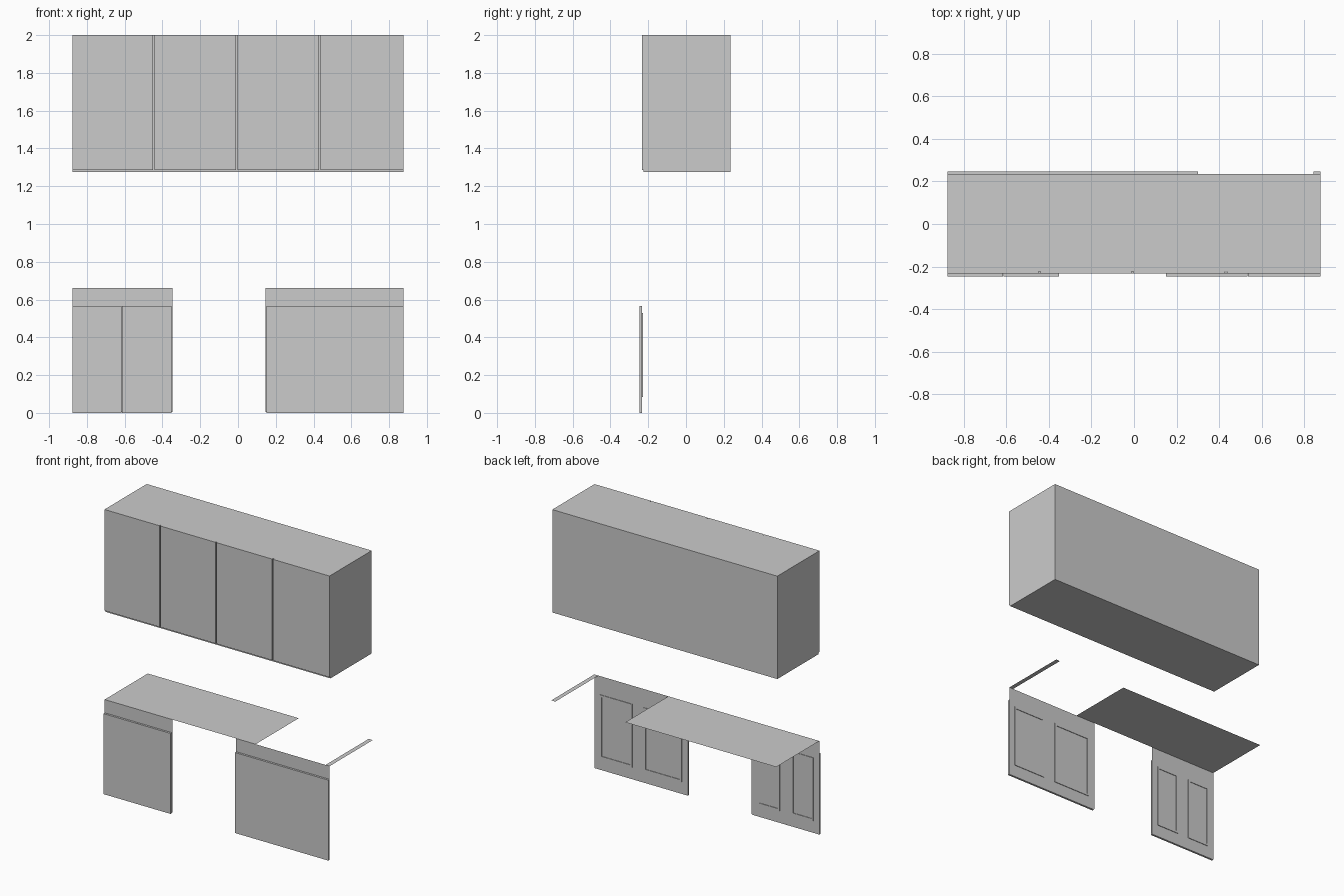
import bpy, bmesh
from mathutils import Matrix, Vector

if "Cube" in bpy.data.objects:
    bpy.data.objects.remove(bpy.data.objects["Cube"])


def add_box(bm, x0, x1, y0, y1, z0, z1):
    m = Matrix.Translation(Vector(((x0 + x1) / 2, (y0 + y1) / 2, (z0 + z1) / 2)))
    m = m @ Matrix.Diagonal((x1 - x0, y1 - y0, z1 - z0, 1))
    bmesh.ops.create_cube(bm, size=1, matrix=m)


def finish(name, bm):
    me = bpy.data.meshes.new(name)
    bm.to_mesh(me)
    bm.free()
    ob = bpy.data.objects.new(name, me)
    bpy.context.collection.objects.link(ob)
    return ob


def boxes(name, *dims):
    bm = bmesh.new()
    for d in dims:
        add_box(bm, *d)
    return finish(name, bm)


def sheet(name, *corners):
    bm = bmesh.new()
    bm.faces.new([bm.verts.new(c) for c in corners])
    return finish(name, bm)


X = 0.877            # half length of the whole set
FRONT = -0.232       # plane of the lower cabinet fronts
BACK = 0.248         # rear edge of the worktop
TOP = 0.66           # worktop height
DOOR_TOP = 0.567

# upper cabinet body
boxes("upper_cabinet_body", (-X, X, -0.224, 0.236, 1.275, 2.0))

# four flat upper doors with thin gaps
edges = [-X, -0.445, -0.007, 0.433, X]
for i in range(4):
    l = edges[i] + (0.004 if i else 0)
    r = edges[i + 1] - (0.004 if i < 3 else 0)
    boxes(f"upper_door_{i + 1}", (l, r, -0.234, -0.224, 1.287, 2.0))

# worktop, open where the sink would sit
for name, a, b in (("worktop_main", -X, 0.30), ("worktop_end_strip", 0.845, X)):
    sheet(name, (a, FRONT, TOP), (b, FRONT, TOP), (b, BACK, TOP), (a, BACK, TOP))


def lower_front(name, a, b, da, db):
    # upright front sheet including the drawer band
    sheet(name + "_panel", (a, FRONT, 0.005), (b, FRONT, 0.005), (b, FRONT, TOP), (a, FRONT, TOP))
    # door slab with the panel outline scored in front
    l, r, lo, hi = da + 0.045, db - 0.045, 0.085, 0.53
    boxes(name + "_door", (da, db, -0.247, FRONT - 0.0005, 0, DOOR_TOP))
    # moulding ring standing out at the back
    w, y0, y1 = 0.014, FRONT - 0.001, FRONT + 0.004
    boxes(name + "_moulding",
          (l, l + w, y0, y1, lo, hi), (r - w, r, y0, y1, lo, hi),
          (l + w, r - w, y0, y1, lo, lo + w), (l + w, r - w, y0, y1, hi - w, hi))


# lower cabinet fronts either side of the open bay
lower_front("lower_left_outer", -X, -0.615, -X, -0.6155)
lower_front("lower_left_inner", -0.615, -0.348, -0.6145, -0.353)
lower_front("lower_right_inner", 0.145, 0.535, 0.15, 0.5345)
lower_front("lower_right_outer", 0.535, X, 0.5355, X)
